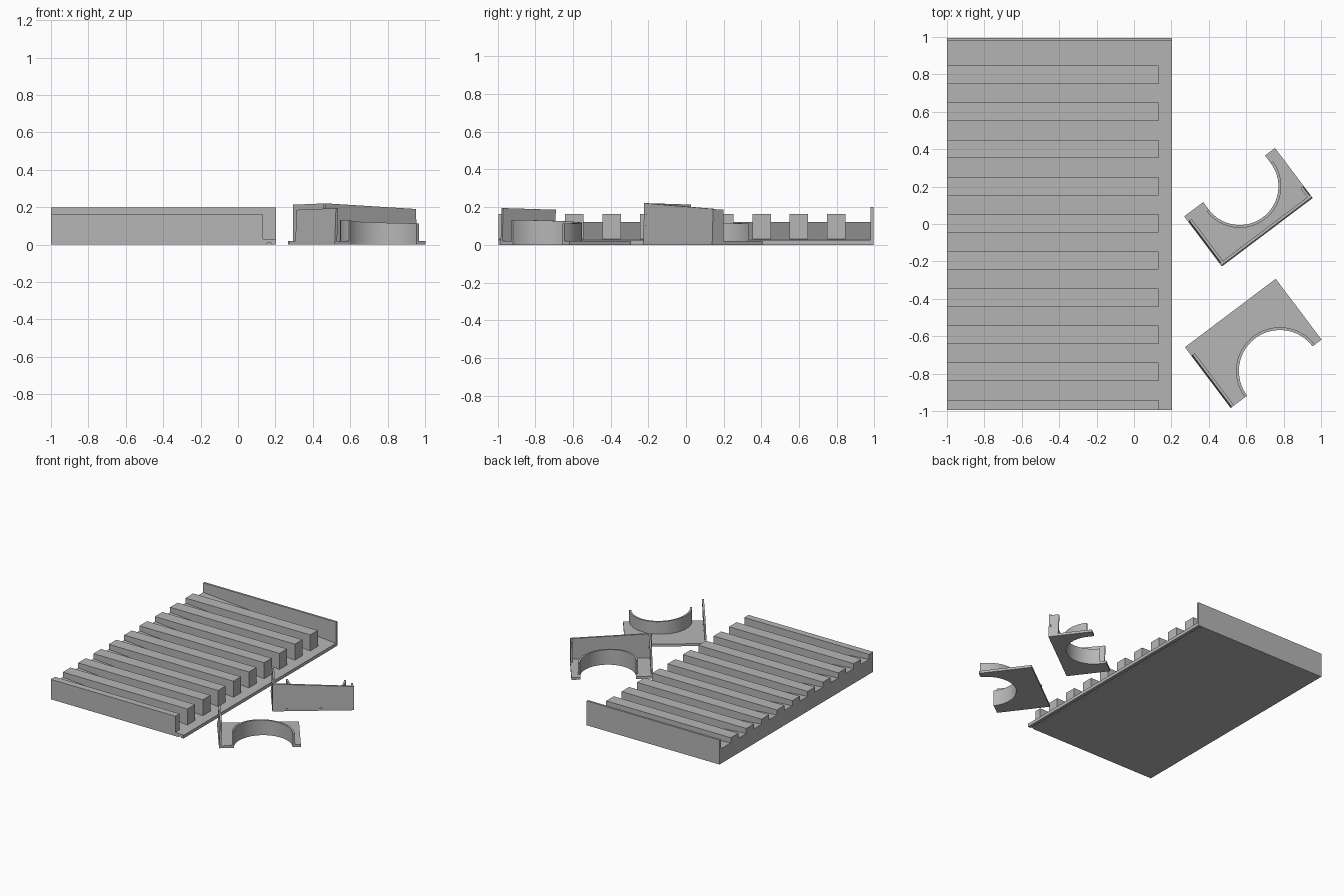
import bpy, bmesh, math
from mathutils import Matrix, Vector

if "Cube" in bpy.data.objects:
    bpy.data.objects.remove(bpy.data.objects["Cube"])

grey = bpy.data.materials.new("plain grey")
grey.diffuse_color = (0.47, 0.47, 0.47, 1)
grey.use_nodes = True
grey.node_tree.nodes["Principled BSDF"].inputs["Base Color"].default_value = grey.diffuse_color


def prism(name, pts, z0, top, lean=(0, 0), place=None):
    """Vertical prism over an outline; top is a height rule, lean shifts the top."""
    bm = bmesh.new()
    low = [bm.verts.new((x, y, z0)) for x, y in pts]
    high = [bm.verts.new((x + lean[0], y + lean[1], top(x, y))) for x, y in pts]
    bm.faces.new(low[::-1])
    bm.faces.new(high)
    n = len(pts)
    for i in range(n):
        j = (i + 1) % n
        bm.faces.new((low[i], low[j], high[j], high[i]))
    if place:
        bm.transform(place)
    return finish(name, bm)


def finish(name, bm):
    bmesh.ops.recalc_face_normals(bm, faces=bm.faces)
    me = bpy.data.meshes.new(name)
    bm.to_mesh(me)
    bm.free()
    me.materials.append(grey)
    ob = bpy.data.objects.new(name, me)
    bpy.context.collection.objects.link(ob)
    return ob


def rect(x0, x1, y0, y1):
    return [(x0, y0), (x1, y0), (x1, y1), (x0, y1)]


# Sloping tray floor, with a shallow groove under the low edge
Y = 0.995
profile = [(-1, 0), (0.155, 0), (0.155, 0.008), (0.178, 0.008), (0.178, 0),
           (0.203, 0), (0.203, 0.026), (-1, 0.122)]
bm = bmesh.new()
face = bm.faces.new([bm.verts.new((x, -Y, z)) for x, z in profile])
ext = bmesh.ops.extrude_face_region(bm, geom=[face])
bmesh.ops.translate(bm, vec=(0, 2 * Y, 0),
                    verts=[g for g in ext["geom"] if isinstance(g, bmesh.types.BMVert)])
finish("tray_floor", bm)

# Tall back wall and the row of ribs (the front one is cut short)
prism("back_wall", rect(-1, 0.203, Y - 0.017, Y), 0, lambda x, y: 0.2)
for i in range(10):
    y1 = 0.847 - 0.1986 * i
    prism(f"rib_{i + 1}", rect(-1, 0.13, max(y1 - 0.098, -Y), y1), 0.01, lambda x, y: 0.163)


def arc(cx, cy, r, side, steps=32):
    return [(cx - r * math.cos(math.pi * k / steps),
             cy + side * r * math.sin(math.pi * k / steps)) for k in range(steps + 1)]


def bracket(name, origin, depth, cx, cy, r, side, wall_len, wall_h, lean):
    """Floor plate with a round bite, a curved collar and a standing end wall."""
    place = Matrix.Translation(Vector((*origin, 0))) @ Matrix.Rotation(math.radians(37), 4, 'Z')
    length = 0.608
    bite = arc(cx, cy, r, side)
    edge = depth if side < 0 else 0
    far = 0 if side < 0 else depth
    pts = [(0, far), (0, edge)]
    if abs(edge - cy) > 0.001:
        pts.append((cx - r, edge))
    pts += bite
    if abs(edge - cy) > 0.001:
        pts.append((cx + r, edge))
    pts += [(length, edge), (length, far)]
    prism(name + "_plate", pts, 0, lambda x, y: 0.02, place=place)
    collar = prism(name + "_collar", bite + arc(cx, cy, r + 0.015, side)[::-1], 0.001,
                   lambda x, y: 0.136 - 0.04 * x, place=place)
    for p in collar.data.polygons:
        p.use_smooth = True
    bpy.context.view_layer.objects.active = collar
    collar.select_set(True)
    bpy.ops.object.shade_smooth_by_angle(angle=math.radians(30))
    collar.select_set(False)
    prism(name + "_end_wall", rect(0, 0.015, 0, wall_len), 0.001,
          lambda x, y: wall_h - 0.025 * y, lean=lean, place=place)
    return place, length


# Bracket with one end wall, bite facing the front
bracket("front_bracket", (0.517, -0.984), 0.407, 0.329, 0.0, 0.219, 1, 0.35, 0.195, (0.008, 0))

# Bracket with a long wall, end wall and corner tab, bite facing the back
place, length = bracket("rear_bracket", (0.47, -0.227), 0.335, 0.334, 0.285, 0.207, -1,
                        0.295, 0.221, (0.008, 0.006))
prism("rear_bracket_long_wall", rect(0, length, 0, 0.015), 0.001,
      lambda x, y: 0.221 - 0.05 * x, lean=(0, 0.006), place=place)
prism("rear_bracket_corner_tab", rect(length - 0.015, length, 0, 0.075), 0.001,
      lambda x, y: 0.19 - 0.05 * y, lean=(-0.006, 0.006), place=place)
